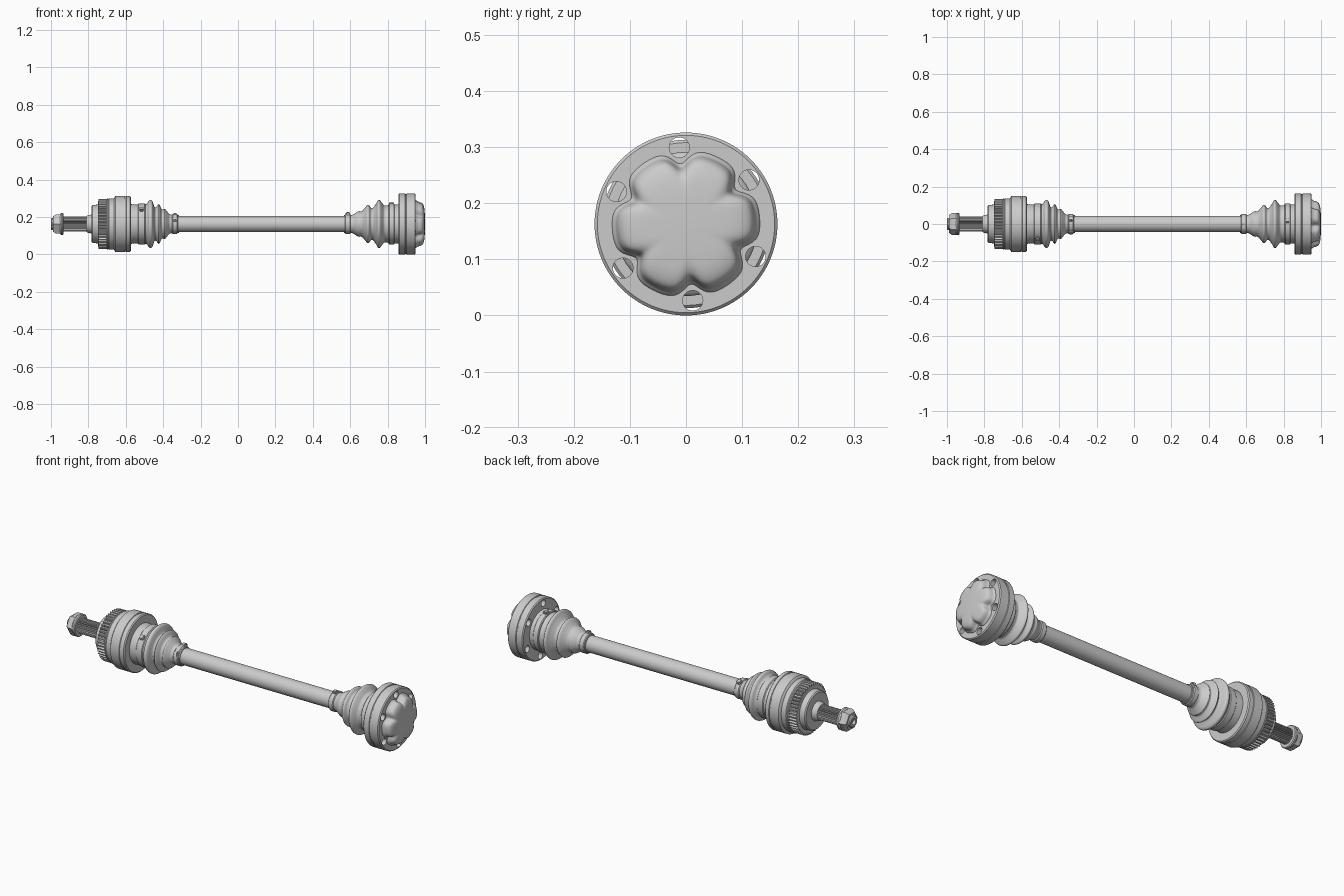
import bpy, bmesh
from math import sin, cos, pi, radians, exp
from mathutils import Matrix, Vector

if "Cube" in bpy.data.objects:
    bpy.data.objects.remove(bpy.data.objects["Cube"])

AXIS_Z = 0.163
HOLE_ANGLES = [radians(95 + 60 * k) for k in range(6)]


def finish(name, bm, angle=35):
    bmesh.ops.recalc_face_normals(bm, faces=bm.faces[:])
    me = bpy.data.meshes.new(name)
    bm.to_mesh(me)
    bm.free()
    ob = bpy.data.objects.new(name, me)
    bpy.context.collection.objects.link(ob)
    if angle:
        smooth(ob, angle)
    return ob


def smooth(ob, angle=35):
    bpy.ops.object.select_all(action='DESELECT')
    ob.select_set(True)
    bpy.context.view_layer.objects.active = ob
    bpy.ops.object.shade_smooth_by_angle(angle=radians(angle))


def lathe(name, prof, n=72, rad=lambda r, j, i: r, angle=35):
    """Revolve (x, r) points about the axle; rad() can vary the radius."""
    bm = bmesh.new()
    rings = []
    for j, (x, r) in enumerate(prof):
        ring = []
        for i in range(n):
            a, q = 2 * pi * i / n, rad(r, j, i)
            ring.append(bm.verts.new((x, q * cos(a), AXIS_Z + q * sin(a))))
        rings.append(ring)
    for A, B in zip(rings, rings[1:]):
        for i in range(n):
            k = (i + 1) % n
            bm.faces.new((A[i], A[k], B[k], B[i]))
    bm.faces.new(rings[0])
    bm.faces.new(rings[-1])
    return finish(name, bm, angle)


def curve(pts, steps=5):
    """Catmull-Rom interpolation of profile points."""
    p = [Vector(q) for q in [pts[0]] + pts + [pts[-1]]]
    out = []
    for a, b, c, d in zip(p, p[1:], p[2:], p[3:]):
        for s in range(steps):
            t = s / steps
            out.append(0.5 * (2 * b + (c - a) * t + (2 * a - 5 * b + 4 * c - d) * t * t
                              + (3 * b - a - 3 * c + d) * t ** 3))
    return [tuple(v) for v in out] + [pts[-1]]


def band(name, x0, x1, r, c=0.004):
    return lathe(name, [(x0, r - c), (x0 + c, r), (x1 - c, r), (x1, r - c)])


def ear(name, x, r, deg):
    """Crimped ear of a boot clamp."""
    bm = bmesh.new()
    bmesh.ops.create_cube(bm, size=1, matrix=Matrix.Translation((x, 0, AXIS_Z))
                          @ Matrix.Rotation(radians(deg - 90), 4, 'X')
                          @ Matrix.Translation((0, 0, r))
                          @ Matrix.Diagonal((0.026, 0.026, 0.022, 1)))
    bmesh.ops.bevel(bm, geom=bm.edges[:], offset=0.005, segments=2, affect='EDGES')
    finish(name, bm)


# Main shaft
lathe("main_shaft", [(-0.40, 0.043), (0.65, 0.043)], 48)

# Splined stub, threaded end and axle nut
lathe("splined_stub", [(-0.945, 0.034), (-0.935, 0.040), (-0.79, 0.040)], 112,
      lambda r, j, i: r if i % 4 < 2 else r - 0.006, 20)
lathe("stub_collar", [(-0.81, 0.041), (-0.805, 0.046), (-0.775, 0.052)], 48)
lathe("threaded_end", [(-0.985, 0.012), (-1.0, 0.016), (-1.0, 0.028), (-0.995, 0.032),
                       (-0.93, 0.032)], 40)
lathe("axle_nut", [(-0.988, 0.048), (-0.975, 0.058), (-0.945, 0.058), (-0.94, 0.056)], 6, angle=10)
lathe("nut_flange", [(-0.953, 0.052), (-0.945, 0.058), (-0.937, 0.058), (-0.933, 0.054)], 48)

# Outer joint housing
lathe("outer_joint_housing", [
    (-0.782, 0.045), (-0.782, 0.096), (-0.777, 0.101), (-0.748, 0.104), (-0.748, 0.124),
    (-0.695, 0.124), (-0.695, 0.132), (-0.690, 0.137), (-0.663, 0.137), (-0.660, 0.144),
    (-0.655, 0.150), (-0.605, 0.150), (-0.603, 0.147), (-0.599, 0.147), (-0.597, 0.150),
    (-0.578, 0.150), (-0.573, 0.145), (-0.573, 0.095)], 96)

# Toothed sensor ring
lathe("sensor_ring", [(-0.747, 0.134), (-0.702, 0.134)], 192,
      lambda r, j, i: r if i % 4 < 2 else r - 0.012, 20)
band("sensor_ring_rim", -0.704, -0.692, 0.135)

# Outer rubber boot
lathe("outer_boot", curve([
    (-0.58, 0.106), (-0.545, 0.105), (-0.505, 0.104), (-0.487, 0.109), (-0.476, 0.125),
    (-0.466, 0.128), (-0.457, 0.121), (-0.447, 0.092), (-0.437, 0.092), (-0.428, 0.104),
    (-0.420, 0.103), (-0.408, 0.080), (-0.398, 0.079), (-0.390, 0.080), (-0.375, 0.062),
    (-0.36, 0.050), (-0.315, 0.048)]), angle=60)
band("outer_boot_large_clamp", -0.535, -0.495, 0.109)
band("outer_boot_small_clamp", -0.352, -0.322, 0.053)
ear("outer_large_clamp_ear", -0.515, 0.109, 135)
ear("outer_small_clamp_ear", -0.337, 0.052, 60)
ear("outer_small_clamp_buckle", -0.337, 0.050, 150)

# Inner rubber boot
lathe("inner_boot", curve([
    (0.568, 0.047), (0.61, 0.049), (0.63, 0.060), (0.645, 0.068), (0.66, 0.068),
    (0.675, 0.082), (0.69, 0.100), (0.70, 0.101), (0.71, 0.088), (0.722, 0.087),
    (0.738, 0.108), (0.748, 0.126), (0.758, 0.127), (0.768, 0.116), (0.782, 0.099),
    (0.80, 0.100), (0.83, 0.104), (0.87, 0.106)]), angle=60)
band("inner_boot_small_clamp", 0.572, 0.602, 0.053)
band("inner_boot_large_clamp", 0.805, 0.838, 0.109)
ear("inner_small_clamp_ear", 0.587, 0.052, 100)
ear("inner_large_clamp_ear", 0.82, 0.108, 80)

# Inner joint flange with six through holes
flange = lathe("inner_joint_flange", [
    (0.858, 0.09), (0.858, 0.158), (0.863, 0.163), (0.893, 0.163), (0.895, 0.160),
    (0.899, 0.160), (0.901, 0.163), (0.945, 0.163), (0.950, 0.158), (0.950, 0.09)], 96, angle=0)
bm = bmesh.new()
for a in HOLE_ANGLES:
    bmesh.ops.create_cone(
        bm, cap_ends=True, segments=28, radius1=0.018, radius2=0.018, depth=0.3,
        matrix=Matrix.Translation((0.9, 0.137 * cos(a), AXIS_Z + 0.137 * sin(a)))
        @ Matrix.Rotation(pi / 2, 4, 'Y'))
cutter = finish("hole_cutter", bm, 0)
cutter.hide_render = True
mod = flange.modifiers.new("holes", 'BOOLEAN')
mod.operation, mod.solver, mod.object = 'DIFFERENCE', 'EXACT', cutter
bpy.context.view_layer.objects.active = flange
bpy.ops.object.modifier_apply(modifier=mod.name)
bpy.data.objects.remove(cutter)
smooth(flange)

# Domed end cap, pinched inward beside each hole
N = 144
CAP = curve([(0.945, 0.132), (0.953, 0.131), (0.961, 0.125), (0.975, 0.121), (0.986, 0.114),
             (0.993, 0.100), (0.997, 0.080), (0.999, 0.050), (1.0, 0.010)], 3)


def pinch(r, j, i):
    a = 2 * pi * i / N
    d = min(abs((a - h + pi) % (2 * pi) - pi) for h in HOLE_ANGLES)
    fade = min(1, max(0, (r - 0.04) / 0.08))
    return r - 0.024 * fade * exp(-(d / 0.17) ** 2)


lathe("end_cap", CAP, N, pinch, 60)
